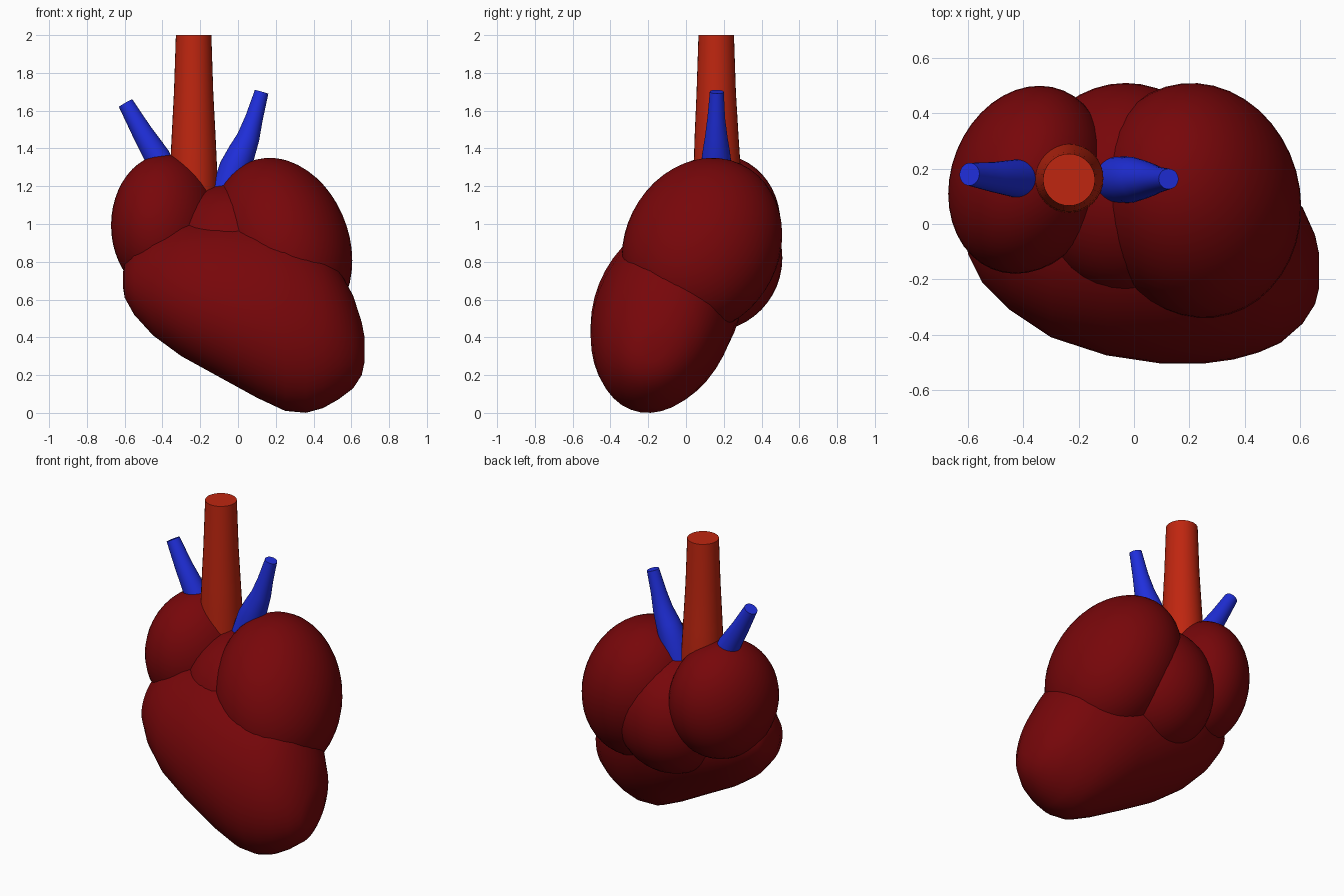
import bpy, bmesh
from math import sin, cos, pi, radians, sqrt
from mathutils import Vector, Matrix

if "Cube" in bpy.data.objects:
    bpy.data.objects.remove(bpy.data.objects["Cube"])


def material(name, rgb):
    m = bpy.data.materials.new(name)
    m.diffuse_color = (*rgb, 1)
    m.use_nodes = True
    m.node_tree.nodes["Principled BSDF"].inputs["Base Color"].default_value = m.diffuse_color
    return m


MUSCLE = material("dark_red", (0.185, 0.002, 0.003))
ARTERY = material("bright_red", (0.52, 0.019, 0.005))
VEIN = material("blue", (0.014, 0.028, 0.72))


def finish(bm, name, mat, angle=50):
    bmesh.ops.recalc_face_normals(bm, faces=bm.faces)
    me = bpy.data.meshes.new(name)
    bm.to_mesh(me)
    bm.free()
    ob = bpy.data.objects.new(name, me)
    bpy.context.collection.objects.link(ob)
    me.materials.append(mat)
    bpy.ops.object.select_all(action='DESELECT')
    ob.select_set(True)
    bpy.context.view_layer.objects.active = ob
    bpy.ops.object.shade_smooth_by_angle(angle=radians(angle))
    return ob


def skin(rings):
    """Bridge equal rings of points and cap both ends."""
    bm = bmesh.new()
    rows = [[bm.verts.new(p) for p in ring] for ring in rings]
    n = len(rows[0])
    for a, b in zip(rows, rows[1:]):
        for i in range(n):
            j = (i + 1) % n
            bm.faces.new((a[i], a[j], b[j], b[i]))
    bm.faces.new(rows[0])
    bm.faces.new(rows[-1])
    return bm


def ellipsoid(name, centre, half, xy=0, xz=0, yz=0):
    """Ellipsoid from half extents and the lean between each pair of axes."""
    p = sqrt(1 - xy * xy)
    q = (yz - xy * xz) / p
    lean = Matrix(((1, 0, 0), (xy, p, 0), (xz, q, sqrt(1 - xz * xz - q * q)))).to_4x4()
    bm = bmesh.new()
    bmesh.ops.create_uvsphere(bm, u_segments=40, v_segments=24, radius=1)
    mat = Matrix.Translation(centre) @ Matrix.Diagonal((*half, 1)) @ lean
    bmesh.ops.transform(bm, matrix=mat, verts=bm.verts)
    return finish(bm, name, MUSCLE)


def vessel(name, stations, mat, sides=32):
    """Round tube through (x, y, z, radius) stations."""
    pts = [Vector(s[:3]) for s in stations]
    rings = []
    for i, s in enumerate(stations):
        d = (pts[min(i + 1, len(pts) - 1)] - pts[max(i - 1, 0)]).normalized()
        u = Vector((0, 1, 0)).cross(d).normalized()
        v = d.cross(u)
        rings.append([pts[i] + s[3] * (cos(2*pi*k/sides) * u + sin(2*pi*k/sides) * v)
                      for k in range(sides)])
    return finish(skin(rings), name, mat)


# Atria and the rounded body between them
ellipsoid("large_atrium", (0.23, 0.085, 0.885), (0.375, 0.425, 0.465), -0.06, -0.17, 0.13)
ellipsoid("small_atrium", (-0.385, 0.16, 0.993), (0.287, 0.34, 0.375), 0.15, 0, 0.03)
ellipsoid("middle_chamber", (-0.03, 0.125, 0.82), (0.365, 0.385, 0.39))

# Ventricles: sheared ellipses across x (x, y front, y back, z low, z high)
sections = [
    (-0.61, -0.04, 0.06, 0.67, 0.74), (-0.60, -0.11, 0.12, 0.61, 0.79),
    (-0.55, -0.21, 0.17, 0.52, 0.87), (-0.45, -0.31, 0.23, 0.41, 0.95),
    (-0.30, -0.41, 0.28, 0.30, 1.01), (-0.10, -0.475, 0.30, 0.19, 1.03),
    (0.10, -0.505, 0.30, 0.08, 1.03), (0.25, -0.505, 0.27, 0.01, 1.0),
    (0.36, -0.49, 0.23, 0.0, 0.94), (0.45, -0.465, 0.19, 0.025, 0.87),
    (0.53, -0.43, 0.14, 0.07, 0.77),
    (0.61, -0.36, 0.06, 0.13, 0.62), (0.655, -0.29, -0.04, 0.20, 0.48),
    (0.67, -0.23, -0.11, 0.27, 0.40)]
rings = []
for x, y0, y1, z0, z1 in sections:
    rings.append([(x, (y0 + y1) / 2 + (y1 - y0) / 2 * cos(t),
                   (z0 + z1) / 2 + (z1 - z0) / 2 * sin(t + 0.2))
                  for t in (2 * pi * k / 40 for k in range(40))])
finish(skin(rings), "ventricles", MUSCLE, 80)

# Great vessels
vessel("aorta", [(-0.235, 0.165, 1.05, 0.126), (-0.235, 0.165, 1.3, 0.124),
                 (-0.235, 0.162, 1.45, 0.117), (-0.235, 0.16, 1.7, 0.104),
                 (-0.235, 0.16, 2.0, 0.094)], ARTERY)
vessel("left_vein", [(-0.38, 0.165, 1.25, 0.074), (-0.43, 0.165, 1.36, 0.068),
                     (-0.51, 0.17, 1.49, 0.054), (-0.595, 0.18, 1.64, 0.041)], VEIN)
vessel("right_vein", [(-0.06, 0.16, 1.16, 0.085), (-0.015, 0.16, 1.30, 0.083),
                      (0.02, 0.16, 1.38, 0.073), (0.055, 0.16, 1.46, 0.06),
                      (0.085, 0.16, 1.56, 0.047), (0.125, 0.163, 1.70, 0.037)], VEIN)
